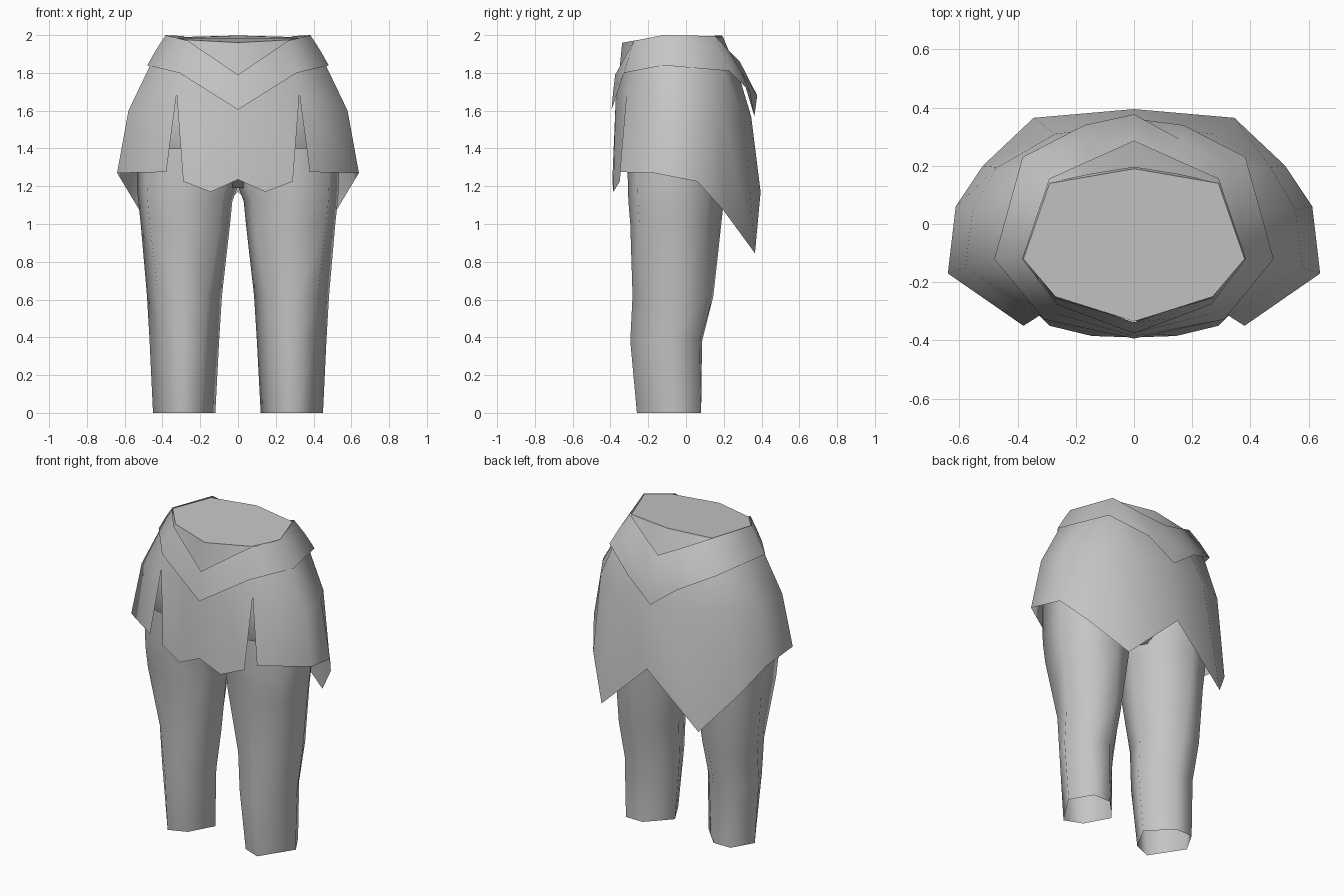
import bpy, bmesh, math

grey = bpy.data.materials.new("cloth grey")
grey.diffuse_color = (0.56, 0.56, 0.56, 1)


def finish(name, bm, angle=85):
    bmesh.ops.remove_doubles(bm, verts=bm.verts, dist=0.0005)
    bmesh.ops.recalc_face_normals(bm, faces=bm.faces)
    me = bpy.data.meshes.new(name)
    bm.to_mesh(me)
    bm.free()
    me.materials.append(grey)
    ob = bpy.data.objects.new(name, me)
    bpy.context.collection.objects.link(ob)
    bpy.ops.object.select_all(action='DESELECT')
    ob.select_set(True)
    bpy.context.view_layer.objects.active = ob
    bpy.ops.object.shade_smooth_by_angle(angle=math.radians(angle))
    return ob


def sheet(bm, columns):
    """Mirrored sheet through columns of points, each listed top to bottom."""
    for s in (1, -1):
        grid = [[bm.verts.new((s * x, y, z)) for x, y, z in c] for c in columns]
        for a, b in zip(grid, grid[1:]):
            for i in range(len(a) - 1):
                q = [a[i], a[i + 1], b[i + 1], b[i]]
                bm.faces.new(q if s > 0 else q[::-1])


def loft(bm, rings, capped=True):
    """Tube through rings of points, optionally capped at both ends."""
    loops = [[bm.verts.new(p) for p in r] for r in rings]
    n = len(loops[0])
    for a, b in zip(loops, loops[1:]):
        for i in range(n):
            bm.faces.new((a[i], a[(i + 1) % n], b[(i + 1) % n], b[i]))
    if capped:
        bm.faces.new(loops[0])
        bm.faces.new(loops[-1])


def full_ring(half):
    return half + [(-x, y, z) for x, y, z in half[-2:0:-1]]


# Skirt: front panel and side/back panel, joined above the slit
slit_top = [(.272, -.253, 1.972), (.295, -.283, 1.80), (.325, -.315, 1.69)]
front_panel = [
    [(0, -.338, 1.957), (0, -.354, 1.80), (0, -.372, 1.66), (0, -.39, 1.235)],
    [(.12, -.298, 1.963), (.13, -.325, 1.80), (.14, -.349, 1.67), (.145, -.385, 1.17)],
    slit_top + [(.29, -.35, 1.225)],
]
side_back_panel = [
    slit_top + [(.38, -.35, 1.275)],
    [(.378, -.12, 1.985), (.465, -.13, 1.84), (.58, -.15, 1.60), (.64, -.17, 1.27)],
    [(.337, 0, 1.985), (.425, .04, 1.83), (.555, .05, 1.60), (.613, .06, 1.225)],
    [(.288, .142, 1.983), (.37, .195, 1.81), (.47, .195, 1.58), (.52, .20, 1.07)],
    [(.15, .171, 1.987), (.20, .25, 1.78), (.27, .31, 1.56), (.345, .365, .845)],
    [(0, .195, 1.994), (0, .285, 1.77), (0, .345, 1.57), (0, .395, 1.17)],
]
bm = bmesh.new()
sheet(bm, front_panel)
sheet(bm, side_back_panel)
finish("skirt", bm)

# Belt: band dipping to a point at front and back
belt = [
    [(0, -.375, 1.79), (0, -.386, 1.70), (0, -.394, 1.605)],
    [(.265, -.275, 1.97), (.288, -.303, 1.885), (.31, -.328, 1.80)],
    [(.383, -.12, 2.0), (.435, -.12, 1.92), (.48, -.12, 1.84)],
    [(.29, .155, 1.995), (.34, .195, 1.905), (.383, .23, 1.81)],
    [(.145, .22, 1.925), (.16, .29, 1.81), (.17, .34, 1.70)],
    [(0, .285, 1.86), (0, .377, 1.68), (0, .362, 1.57)],
]
bm = bmesh.new()
sheet(bm, belt)
finish("belt", bm)

# Body under the skirt, closed at the waist and narrowing to the crotch
body = [
    [(0, -.335, 1.96), (.27, -.25, 1.975), (.325, -.185, 1.985),
     (.38, -.12, 1.995), (.29, .14, 1.99), (0, .19, 1.998)],
    [(0, -.33, 1.6), (.29, -.285, 1.6), (.44, -.215, 1.6),
     (.51, -.12, 1.6), (.39, .19, 1.6), (0, .28, 1.6)],
    [(0, -.27, 1.36), (.28, -.30, 1.36), (.48, -.25, 1.36),
     (.53, -.08, 1.36), (.38, .19, 1.36), (0, .19, 1.36)],
    [(0, -.13, 1.19), (.10, -.14, 1.19), (.20, -.12, 1.19),
     (.25, -.08, 1.19), (.15, .05, 1.19), (0, .05, 1.19)],
]
bm = bmesh.new()
loft(bm, [full_ring(r) for r in body])
finish("hips", bm, 60)

# Legs: tubes open at the hem, changing from the hem section to the thigh section
hem = [(1, .6), (.76, 1), (.4, 1), (.2, .8), (0, .59), (.26, .13), (.6, 0), (.8, .3)]
thigh = [(1, .55), (.83, .83), (.5, 1), (.18, .82), (0, .5), (.11, .12), (.5, 0), (.9, .1)]
# z, inner x, outer x, front y, back y, share of the thigh section
leg_rings = [
    (0, .12, .45, -.26, .08, 0),
    (.38, .10, .468, -.295, .085, .2),
    (.62, .085, .482, -.283, .145, .45),
    (1.0, .042, .515, -.295, .187, 1),
    (1.12, .03, .528, -.305, .20, 1),
    (1.2, 0, .535, -.308, .21, 1),
    (1.4, 0, .535, -.31, .22, 1),
]
for side, s in (("right", 1), ("left", -1)):
    rings = []
    for z, xi, xo, yf, yb, t in leg_rings:
        sec = [(a + t * (c - a), b + t * (d - b)) for (a, b), (c, d) in zip(hem, thigh)]
        rings.append([(s * (xi + fx * (xo - xi)), yf + fy * (yb - yf), z)
                      for fx, fy in sec])
    bm = bmesh.new()
    loft(bm, rings, capped=False)
    finish(side + "_leg", bm)
